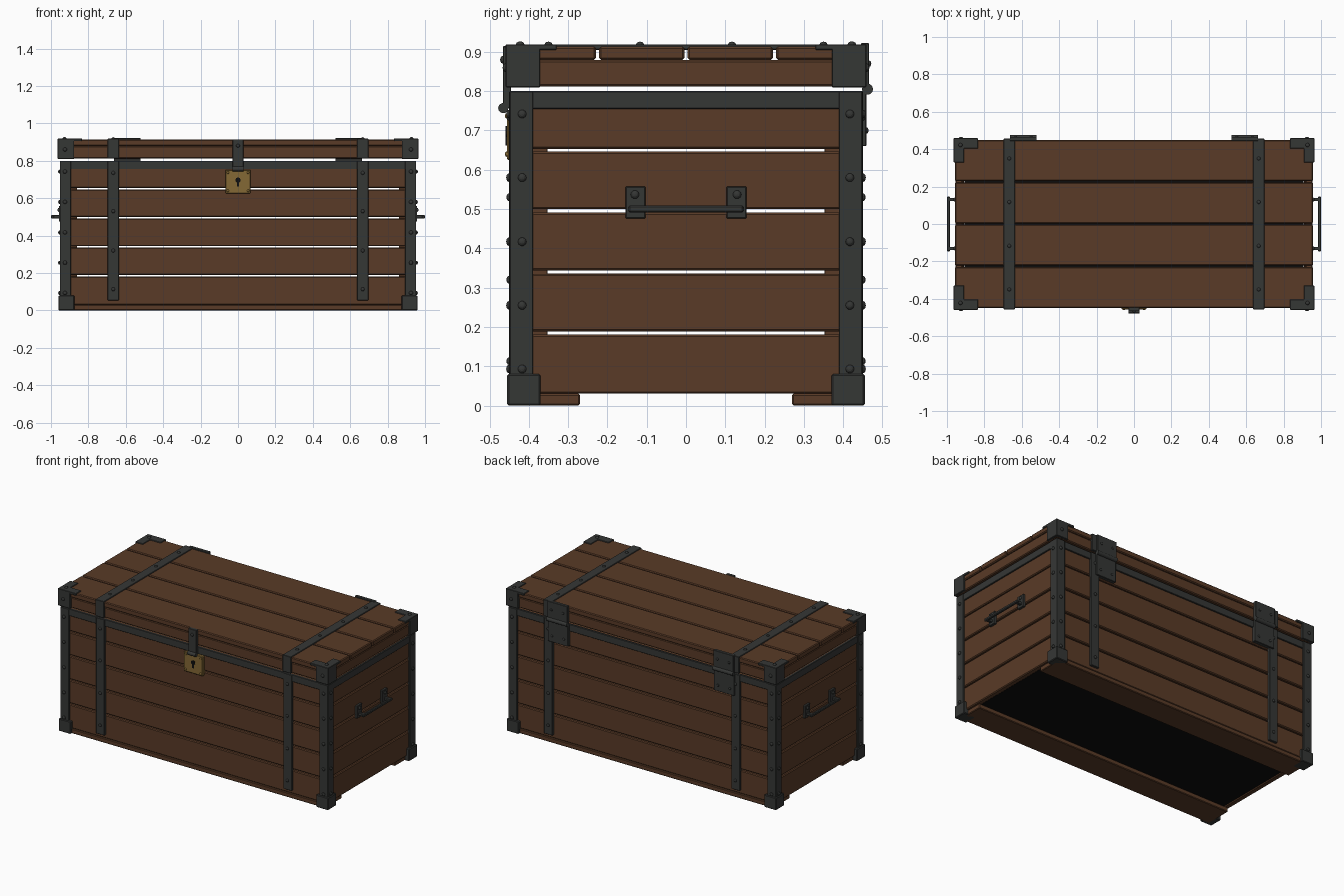
import bpy, bmesh, math, random
from mathutils import Matrix, Vector

if "Cube" in bpy.data.objects:
    bpy.data.objects.remove(bpy.data.objects["Cube"])

random.seed(4)


def material(name, rgb):
    m = bpy.data.materials.new(name)
    m.diffuse_color = (*rgb, 1)
    m.use_nodes = True
    m.node_tree.nodes["Principled BSDF"].inputs["Base Color"].default_value = m.diffuse_color
    return m


WOOD = material("wood", (0.10, 0.043, 0.020))
IRON = material("iron", (0.036, 0.038, 0.036))
BRASS = material("brass", (0.23, 0.14, 0.035))
DARK = material("dark", (0.004, 0.004, 0.004))


def finish(name, bm, mat, bevel=0.0):
    bmesh.ops.recalc_face_normals(bm, faces=bm.faces)
    me = bpy.data.meshes.new(name)
    bm.to_mesh(me)
    bm.free()
    me.materials.append(mat)
    ob = bpy.data.objects.new(name, me)
    bpy.context.collection.objects.link(ob)
    if bevel:
        mod = ob.modifiers.new("bevel", 'BEVEL')
        mod.width, mod.segments = bevel, 1
    return ob


def box(name, x, y, z, mat=IRON, bevel=0.002):
    """Box from (min, max) ranges on each axis."""
    bm = bmesh.new()
    size = [abs(r[1] - r[0]) for r in (x, y, z)]
    mid = [(r[0] + r[1]) / 2 for r in (x, y, z)]
    bmesh.ops.create_cube(bm, size=1, matrix=Matrix.Translation(mid) @ Matrix.Diagonal((*size, 1)))
    return finish(name, bm, mat, bevel)


def angle_iron(name, cx, cy, sx, sy, leg, t, z):
    """L-shaped prism whose outer corner is at (cx, cy) in the given quadrant."""
    pts = [(0, 0), (leg, 0), (leg, t), (t, t), (t, leg), (0, leg)]
    bm = bmesh.new()
    f = bm.faces.new([bm.verts.new((sx * (cx - u), sy * (cy - v), z[0])) for u, v in pts])
    ext = bmesh.ops.extrude_face_region(bm, geom=[f])
    bmesh.ops.translate(bm, vec=(0, 0, z[1] - z[0]),
                        verts=[e for e in ext['geom'] if isinstance(e, bmesh.types.BMVert)])
    return finish(name, bm, IRON, 0.002)


def rod(name, centre, r, length, axis, mat=IRON):
    bm = bmesh.new()
    rot = Vector((0, 0, 1)).rotation_difference(Vector(axis)).to_matrix().to_4x4()
    bmesh.ops.create_cone(bm, cap_ends=True, segments=16, radius1=r, radius2=r, depth=length,
                          matrix=Matrix.Translation(centre) @ rot)
    return finish(name, bm, mat)


def rivets(name, spots, mat=IRON, r=0.011):
    """Domed heads half sunk at each (position, normal)."""
    bm = bmesh.new()
    for pos, n in spots:
        rot = Vector((0, 0, 1)).rotation_difference(Vector(n)).to_matrix().to_4x4()
        bmesh.ops.create_uvsphere(bm, u_segments=10, v_segments=6, radius=r,
                                  matrix=Matrix.Translation(pos) @ rot @ Matrix.Diagonal((1, 1, 0.7, 1)))
    return finish(name, bm, mat)


SIDES = (-1, 1)
CORNERS = [(a, b) for a in SIDES for b in SIDES]

# Wall planks, five courses with open seams
edges = [0.03, 0.185, 0.34, 0.495, 0.65, 0.80]
for i in range(5):
    for s in SIDES:
        j = random.uniform(-0.001, 0.001)
        z = (edges[i] + 0.004 + j if i else 0.03, edges[i + 1] - 0.004 + j)
        box("long_wall_plank", (-0.943, 0.943), (s * 0.402, s * (0.436 + j)), z, WOOD, 0.005)
        box("end_wall_plank", (s * 0.908, s * (0.943 + j)), (-0.4, 0.4), z, WOOD, 0.005)

# Floor, runners and inner corner posts
box("floor_panel", (-0.907, 0.907), (-0.401, 0.401), (0.034, 0.06), DARK, 0)
for s in SIDES:
    box("runner", (-0.93, 0.93), (s * 0.27, s * 0.44), (0, 0.03), WOOD, 0.004)
for sx, sy in CORNERS:
    box("inner_post", (sx * 0.86, sx * 0.907), (sy * 0.352, sy * 0.401), (0.06, 0.79), WOOD)

# Lid planks and lid frame boards
for i in range(4):
    y0 = -0.45 + i * 0.225
    box("lid_plank", (-0.958, 0.958), (y0 + (0.004 if i else 0), y0 + 0.225 - (0.004 if i < 3 else 0)),
        (0.88, 0.914), WOOD, 0.005)
for s in SIDES:
    box("lid_long_board", (-0.95, 0.95), (s * 0.412, s * 0.446), (0.812, 0.879), WOOD, 0.005)
    box("lid_end_board", (s * 0.918, s * 0.954), (-0.411, 0.411), (0.812, 0.879), WOOD, 0.005)

# Iron rim round the top of the body
for s in SIDES:
    box("long_rim", (-0.948, 0.948), (s * 0.43, s * 0.444), (0.755, 0.80))
    box("end_rim", (s * 0.937, s * 0.951), (-0.444, 0.444), (0.755, 0.80))

# Corner posts, feet and lid corners
spots = []
for sx, sy in CORNERS:
    angle_iron("corner_post", 0.953, 0.449, sx, sy, 0.06, 0.014, (0.03, 0.80))
    box("corner_foot", (sx * 0.875, sx * 0.96), (sy * 0.37, sy * 0.455), (0, 0.08), bevel=0.004)
    angle_iron("lid_corner", 0.964, 0.459, sx, sy, 0.088, 0.016, (0.81, 0.917))
    angle_iron("lid_corner_top", 0.964, 0.459, sx, sy, 0.13, 0.055, (0.905, 0.919))
    spots.append(((sx * 0.928, sy * 0.422, 0.919), (0, 0, 1)))
    for z in (0.093, 0.255, 0.417, 0.58, 0.742):
        spots.append(((sx * 0.925, sy * 0.45, z), (0, sy, 0)))
        spots.append(((sx * 0.954, sy * 0.417, z), (sx, 0, 0)))
    spots.append(((sx * 0.925, sy * 0.459, 0.86), (0, sy, 0)))
rivets("corner_rivets", spots)

# Straps over front, lid and back
spots = []
for sx in SIDES:
    x = (sx * 0.637, sx * 0.697)
    box("lid_strap", x, (-0.457, 0.457), (0.905, 0.919))
    for sy in SIDES:
        box("body_strap", x, (sy * 0.43, sy * 0.45), (0.053, 0.80))
        box("lid_strap_end", x, (sy * 0.44, sy * 0.457), (0.812, 0.919))
        for z in (0.113, 0.32, 0.53, 0.735):
            spots.append(((sx * 0.667, sy * 0.45, z), (0, sy, 0)))
    for y in (-0.35, -0.117, 0.117, 0.35):
        spots.append(((sx * 0.667, y, 0.919), (0, 0, 1)))
rivets("strap_rivets", spots, r=0.01)

# Back hinges
spots = []
for sx in SIDES:
    x = (sx * 0.52, sx * 0.664)
    box("hinge_upper_leaf", x, (0.445, 0.466), (0.81, 0.922))
    box("hinge_lower_leaf", x, (0.435, 0.459), (0.66, 0.80))
    rod("hinge_pin", (sx * 0.592, 0.462, 0.805), 0.014, 0.144, (1, 0, 0))
    for dx in (0.55, 0.634):
        spots.append(((sx * dx, 0.459, 0.70), (0, 1, 0)))
        spots.append(((sx * dx, 0.466, 0.87), (0, 1, 0)))
rivets("hinge_rivets", spots, r=0.008)

# End handles
spots = []
for sx in SIDES:
    for sy in SIDES:
        box("handle_plate", (sx * 0.94, sx * 0.958), (sy * 0.103, sy * 0.154), (0.476, 0.557))
        box("handle_arm", (sx * 0.95, sx * 0.995), (sy * 0.122, sy * 0.14), (0.491, 0.509))
        spots.append(((sx * 0.958, sy * 0.13, 0.537), (sx, 0, 0)))
    box("handle_bar", (sx * 0.983, sx * 1.0), (-0.147, 0.147), (0.491, 0.509), bevel=0.004)
rivets("handle_bolts", spots)

# Lock plate, keyhole and hasp
box("lock_plate", (-0.068, 0.068), (-0.456, -0.43), (0.625, 0.752), BRASS, 0.004)
rod("keyhole_top", (0, -0.456, 0.697), 0.014, 0.006, (0, 1, 0), DARK)
box("keyhole_slot", (-0.006, 0.006), (-0.459, -0.45), (0.662, 0.697), DARK, 0)
rivets("lock_rivets", [((a * 0.054, -0.456, z), (0, -1, 0)) for a in SIDES for z in (0.64, 0.737)],
       BRASS, 0.007)
box("hasp", (-0.029, 0.029), (-0.466, -0.445), (0.757, 0.915))
rod("hasp_end", (0, -0.465, 0.757), 0.013, 0.058, (1, 0, 0))
rivets("hasp_rivet", [((0, -0.466, 0.88), (0, -1, 0))], r=0.01)
